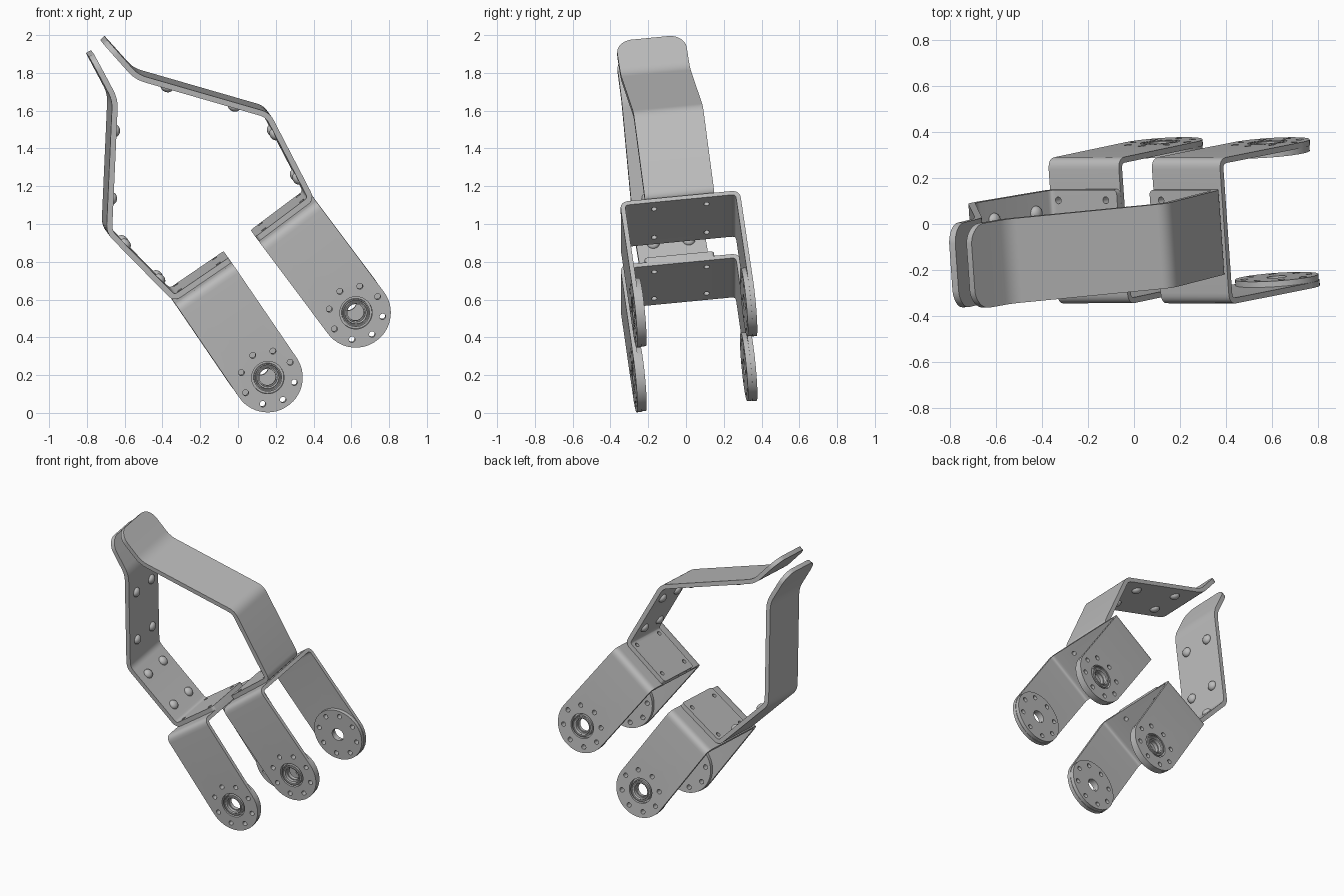
import bpy, bmesh, math
from mathutils import Matrix, Vector

cube = bpy.data.objects.get("Cube")
if cube:
    bpy.data.objects.remove(cube, do_unlink=True)

grey = bpy.data.materials.new("plain grey metal")
grey.use_nodes = True
grey.diffuse_color = (0.5, 0.5, 0.5, 1)
grey.node_tree.nodes["Principled BSDF"].inputs["Base Color"].default_value = (0.5, 0.5, 0.5, 1)

HALF = 0.185       # half width of every plate
REACH = 0.60       # web to leg bore
SPAN = 0.32        # half distance between leg outer faces
LEG_T, STRIP_T, DISC_T = 0.025, 0.03, 0.025
TILT = (Matrix.Translation((0, 0.05, 0)) @ Matrix.Rotation(math.radians(4), 4, 'Z')
        @ Matrix.Rotation(math.radians(5.5), 4, 'X'))


def turn(deg, axis):
    return Matrix.Rotation(math.radians(deg), 4, axis)


def finish(name, bm, matrix):
    bmesh.ops.recalc_face_normals(bm, faces=bm.faces)
    bm.transform(matrix)
    mesh = bpy.data.meshes.new(name)
    bm.to_mesh(mesh)
    bm.free()
    mesh.materials.append(grey)
    ob = bpy.data.objects.new(name, mesh)
    bpy.context.collection.objects.link(ob)
    return ob


def select(ob):
    bpy.ops.object.select_all(action='DESELECT')
    ob.select_set(True)
    bpy.context.view_layer.objects.active = ob


def smooth(ob):
    select(ob)
    bpy.ops.object.shade_smooth_by_angle(angle=math.radians(32))


def cylinder(bm, radius, depth, matrix, segments=32):
    bmesh.ops.create_cone(bm, cap_ends=True, segments=segments, radius1=radius,
                          radius2=radius, depth=depth, matrix=matrix)


def cut(ob, cutter):
    cutter.hide_render = True
    mod = ob.modifiers.new("holes", 'BOOLEAN')
    mod.operation, mod.solver, mod.object = 'DIFFERENCE', 'EXACT', cutter
    select(ob)
    bpy.ops.object.modifier_apply(modifier=mod.name)


def fillet(corners, size):
    # Round the inner corners of a path
    pts = [corners[0]]
    for a, p, b in zip(corners, corners[1:], corners[2:]):
        s, e = p + (a - p).normalized() * size, p + (b - p).normalized() * size
        for k in range(7):
            t = k / 6
            pts.append(s * (1 - t) ** 2 + p * 2 * t * (1 - t) + e * t * t)
    return pts + [corners[-1]]


def rounded_end(p, q, r):
    d = (q - p).normalized()
    angles = [math.radians(6 + 84 * k / 12) for k in range(13)]
    return [(p + d * r * (1 - math.cos(a)), HALF - r + r * math.sin(a)) for a in angles]


def bent_plate(name, corners, bend, r_start, r_end, thick, side, matrix):
    # Sheet metal folded along a path, with rounded ends
    pts = fillet([Vector(c) for c in corners], bend)
    rows = rounded_end(pts[0], pts[1], r_start) + [(p, HALF) for p in pts[1:-1]]
    rows += rounded_end(pts[-1], pts[-2], r_end)[::-1]
    bm = bmesh.new()
    loops = []
    for i, (p, w) in enumerate(rows):
        before = (p - rows[i - 1][0]).normalized() if i else None
        after = (rows[i + 1][0] - p).normalized() if i < len(rows) - 1 else before
        before = before or after
        t = (before + after).normalized()
        inner = p + Vector((-t.y, t.x)) * side * thick / t.dot(after)
        loops.append([bm.verts.new((c.x, y, c.y)) for c, y in
                      ((p, -w), (p, w), (inner, w), (inner, -w))])
    for a, b in zip(loops, loops[1:]):
        for k in range(4):
            n = (k + 1) % 4
            bm.faces.new((a[k], a[n], b[n], b[k]))
    bm.faces.new(loops[0])
    bm.faces.new(loops[-1])
    return finish(name, bm, matrix)


def rivets(name, corners, side):
    # Domed rivet heads on the inside of the two long runs
    bm = bmesh.new()
    for a, b in ((1, 2), (2, 3)):
        p, q = Vector(corners[a]), Vector(corners[b])
        d = (q - p).normalized()
        n = Vector((-d.y, d.x)) * side
        for t in (0.24, 0.75):
            c = p.lerp(q, t) + n * STRIP_T
            for y in (-0.095, 0.095):
                aim = Vector((n.x, 0, n.y)).to_track_quat('Z', 'Y').to_matrix().to_4x4()
                bmesh.ops.create_uvsphere(
                    bm, u_segments=20, v_segments=12, radius=0.033,
                    matrix=Matrix.Translation((c.x, y, c.y)) @ aim @ Matrix.Diagonal((1, 1, 0.75, 1)))
    smooth(finish(name, bm, TILT))


def bearing(name, y, frame):
    # Lathed ring with a groove, set in the leg bore
    bm = bmesh.new()
    profile = [(0.05, -0.012), (0.05, 0.010), (0.058, 0.013), (0.061, 0.008),
               (0.066, 0.008), (0.069, 0.013), (0.075, 0.013), (0.075, -0.012)]
    vs = [bm.verts.new((r, 0, z)) for r, z in profile]
    edges = [bm.edges.new((vs[k], vs[(k + 1) % len(vs)])) for k in range(len(vs))]
    bmesh.ops.spin(bm, geom=vs + edges, cent=(0, 0, 0), axis=(0, 0, 1),
                   angle=math.tau, steps=40, use_duplicate=False)
    bmesh.ops.remove_doubles(bm, verts=bm.verts, dist=1e-5)
    face = turn(-90 if y > 0 else 90, 'X')
    smooth(finish(name, bm, frame @ Matrix.Translation((0, y, -REACH)) @ face))


def finger(label, base, angle, corners, side):
    frame = TILT @ Matrix.Translation((base[0], 0, base[1])) @ turn(-angle, 'Y')
    d = Vector((math.cos(math.radians(angle)), math.sin(math.radians(angle))))
    mid = Vector(base)
    path = corners + [mid - d * HALF * side, mid + d * HALF * side]

    # Cutters: mounting holes, bolt circle, wide bore and narrow bore
    bm = bmesh.new()
    for x in (-0.125, 0.125):
        for y in (-0.14, 0.14):
            cylinder(bm, 0.015, 0.2, Matrix.Translation((x, y, 0)), 20)
    mount = finish("mount_cutter", bm, frame)
    across = Matrix.Translation((0, 0, -REACH)) @ turn(90, 'X')
    bm = bmesh.new()
    for k in range(8):
        cylinder(bm, 0.016, 1, across @ turn(45 * k, 'Z') @ Matrix.Translation((0.143, 0, 0)), 20)
    bolts = finish("bolt_cutter", bm, frame)
    bores = []
    for r in (0.086, 0.044):
        bm = bmesh.new()
        cylinder(bm, r, 1, across, 40)
        bores.append(finish("bore_cutter", bm, frame))

    # U-shaped bracket
    end = -REACH - HALF
    bracket = bent_plate(label + "_bracket", [(-SPAN, end), (-SPAN, 0), (SPAN, 0), (SPAN, end)],
                         0.05, HALF, HALF, LEG_T, -1, frame @ turn(90, 'Z'))
    for c in (mount, bolts, bores[0]):
        cut(bracket, c)
    smooth(bracket)

    # Horn discs inside the legs, bearings outside
    for where, s in (("front", -1), ("back", 1)):
        bm = bmesh.new()
        cylinder(bm, HALF - 0.003, DISC_T,
                 Matrix.Translation((0, s * (SPAN - LEG_T - DISC_T / 2), 0)) @ across, 64)
        disc = finish(f"{label}_{where}_disc", bm, frame)
        for c in (bolts, bores[1]):
            cut(disc, c)
        smooth(disc)
        bearing(f"{label}_{where}_bearing", s * (SPAN - 0.0125), frame)

    # Folded finger strip and its rivets
    strip = bent_plate(label + "_finger_strip", path, 0.045, 0.09, 0.02, STRIP_T, side, TILT)
    cut(strip, mount)
    smooth(strip)
    rivets(label + "_rivets", path, side)
    for c in [mount, bolts] + bores:
        bpy.data.objects.remove(c, do_unlink=True)


finger("lower", (-0.205, 0.713), 34.5,
       [(-0.812, 1.905), (-0.691, 1.68), (-0.718, 0.974)], 1)
finger("upper", (0.239, 1.042), 37,
       [(-0.715, 1.995), (-0.555, 1.817), (0.145, 1.615)], -1)
